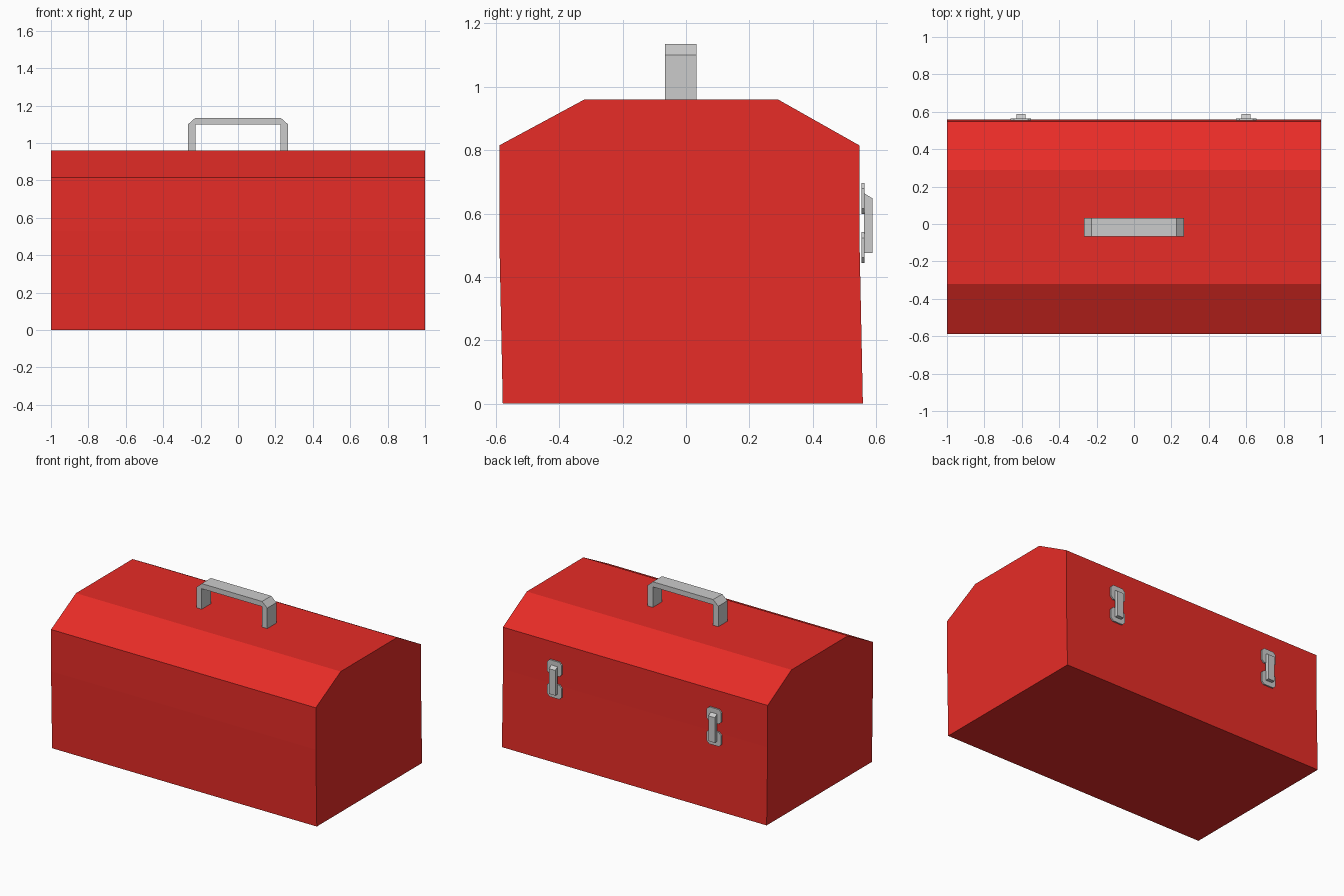
import bpy, bmesh
from mathutils import Vector

if "Cube" in bpy.data.objects:
    bpy.data.objects.remove(bpy.data.objects["Cube"])


def prism(name, outline, place, start, end, mat=None):
    """Extrude a closed 2D outline between two depths; place maps (a, b, depth) to xyz."""
    bm = bmesh.new()
    face = bm.faces.new([bm.verts.new(place(a, b, start)) for a, b in outline])
    out = bmesh.ops.extrude_face_region(bm, geom=[face])
    offset = Vector(place(0, 0, end)) - Vector(place(0, 0, start))
    verts = [g for g in out["geom"] if isinstance(g, bmesh.types.BMVert)]
    bmesh.ops.translate(bm, verts=verts, vec=offset)
    bmesh.ops.recalc_face_normals(bm, faces=bm.faces)
    mesh = bpy.data.meshes.new(name)
    bm.to_mesh(mesh)
    bm.free()
    obj = bpy.data.objects.new(name, mesh)
    bpy.context.collection.objects.link(obj)
    if mat:
        mesh.materials.append(mat)
    return obj


def along_x(y, z, x):
    return (x, y, z)


def along_y(x, z, y):
    return (x, y, z)


red = bpy.data.materials.new("red_paint")
red.diffuse_color = (0.8, 0.025, 0.02, 1)
red.use_nodes = True
red.node_tree.nodes["Principled BSDF"].inputs["Base Color"].default_value = red.diffuse_color

# Box: slightly flared base and faceted lid
SEAM = 0.53
prism("base", [(-0.578, 0), (0.558, 0), (0.547, SEAM), (-0.589, SEAM)],
      along_x, -1, 1, red)
prism("lid", [(-0.589, SEAM), (0.547, SEAM), (0.547, 0.815), (0.29, 0.96),
              (-0.32, 0.96), (-0.589, 0.815)], along_x, -1, 1, red)

# Carrying handle with chamfered outer corners
half = [(0.267, 0.96), (0.267, 1.1), (0.228, 1.135)]
inner = [(0.228, 0.96), (0.228, 1.1)]
outline = (half + [(-x, z) for x, z in reversed(half)]
           + [(-x, z) for x, z in inner] + inner[::-1])
prism("carry_handle", outline, along_y, -0.066, 0.033)

# Latches: two clipped-corner plates bridged by a lever
for side, cx in (("left", -0.605), ("right", 0.6)):
    for part, z0, z1 in (("upper", 0.598, 0.697), ("lower", 0.444, 0.541)):
        w, c = 0.055, 0.018
        plate = [(-w, z0 + c), (-w + c, z0), (w - c, z0), (w, z0 + c),
                 (w, z1 - c), (w - c, z1), (-w + c, z1), (-w, z1 - c)]
        prism(f"{side}_{part}_latch_plate", [(cx + x, z) for x, z in plate],
              along_y, 0.553, 0.563)
    prism(f"{side}_latch_lever",
          [(0.562, 0.476), (0.588, 0.476), (0.588, 0.648), (0.562, 0.664)],
          along_x, cx - 0.024, cx + 0.024)
